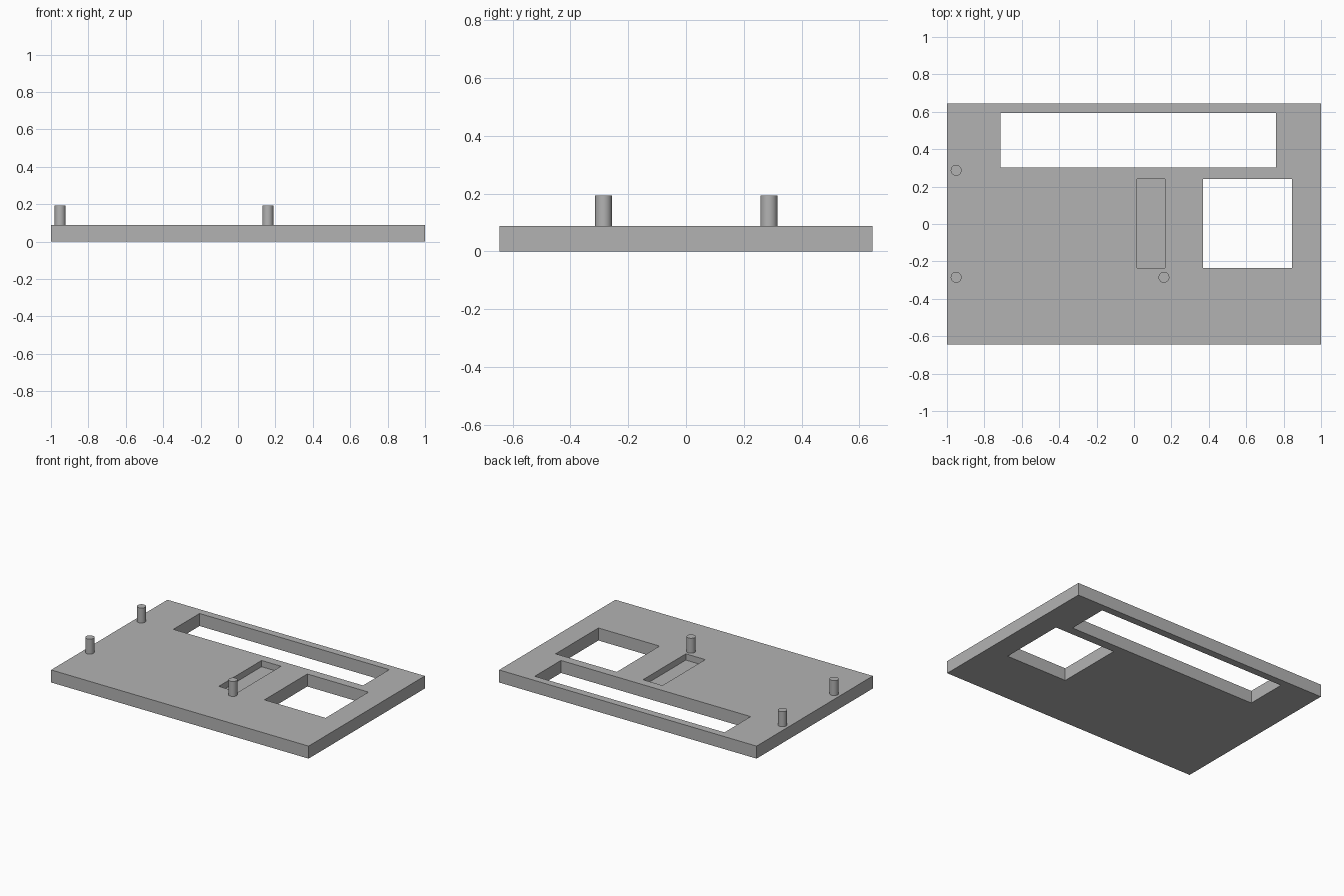
import bpy

default = bpy.data.objects.get("Cube")
if default:
    bpy.data.objects.remove(default, do_unlink=True)

grey = bpy.data.materials.new("plain grey")
grey.use_nodes = True
colour = (0.45, 0.45, 0.45, 1)
grey.diffuse_color = colour
grey.node_tree.nodes["Principled BSDF"].inputs["Base Color"].default_value = colour

THICK = 0.088      # plate thickness
PEG_TOP = 0.193
PEG_RADIUS = 0.029


def box(name, x0, x1, y0, y1, z0, z1):
    """Axis-aligned box given by its limits."""
    bpy.ops.mesh.primitive_cube_add(
        size=1, location=((x0 + x1) / 2, (y0 + y1) / 2, (z0 + z1) / 2))
    ob = bpy.context.object
    ob.name = name
    ob.scale = (x1 - x0, y1 - y0, z1 - z0)
    bpy.ops.object.transform_apply(location=True, rotation=False, scale=True)
    ob.data.materials.append(grey)
    return ob


def cut(target, name, x0, x1, y0, y1, floor):
    """Cut a rectangular opening down to the given floor height."""
    cutter = box(name, x0, x1, y0, y1, floor, THICK + 0.1)
    cutter.hide_render = True
    mod = target.modifiers.new(name, "BOOLEAN")
    mod.operation = "DIFFERENCE"
    mod.solver = "EXACT"
    mod.object = cutter
    bpy.context.view_layer.objects.active = target
    bpy.ops.object.modifier_apply(modifier=mod.name)
    bpy.data.objects.remove(cutter, do_unlink=True)


# Panel with two through openings and a shallow slot
panel = box("panel", -1, 1, -0.645, 0.645, 0, THICK)
cut(panel, "long_window", -0.714, 0.76, 0.302, 0.593, -0.1)
cut(panel, "square_window", 0.37, 0.845, -0.235, 0.24, -0.1)
cut(panel, "slot", 0.015, 0.166, -0.235, 0.24, THICK / 2)

# Mounting pegs
pegs = {"back_right_peg": (-0.951, 0.287),
        "front_right_peg": (-0.951, -0.285),
        "front_middle_peg": (0.16, -0.285)}
base = THICK - 0.01
for name, (x, y) in pegs.items():
    bpy.ops.mesh.primitive_cylinder_add(
        vertices=32, radius=PEG_RADIUS, depth=PEG_TOP - base,
        location=(x, y, (PEG_TOP + base) / 2))
    peg = bpy.context.object
    peg.name = name
    peg.data.materials.append(grey)
    bpy.ops.object.shade_smooth_by_angle()
